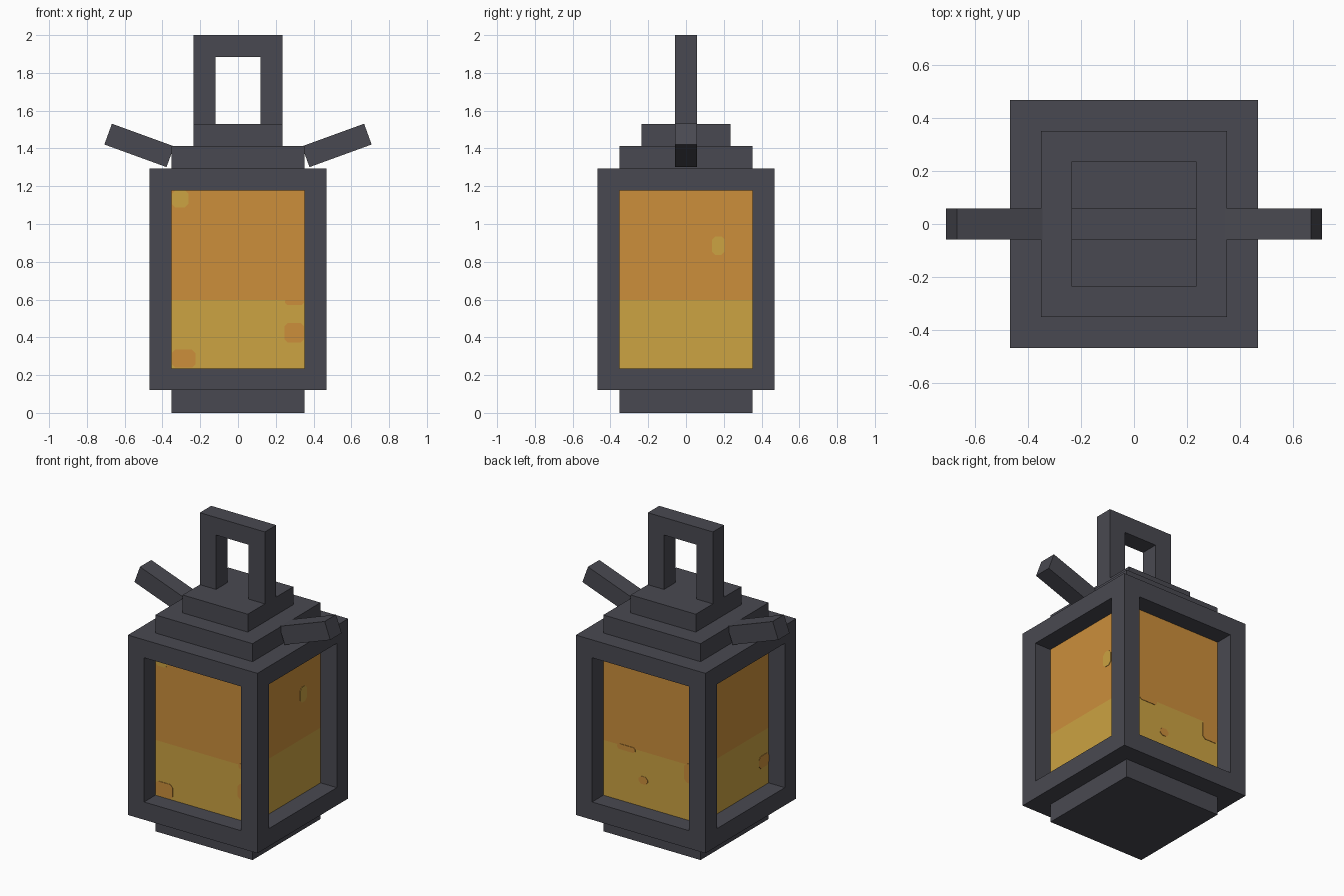
import bpy
import bmesh
import math
from mathutils import Matrix, Vector

cube = bpy.data.objects.get("Cube")
if cube:
    bpy.data.objects.remove(cube, do_unlink=True)


def material(name, rgb):
    """Flat material from sRGB bytes, stored as linear values."""
    lin = [((c / 255 + 0.055) / 1.055) ** 2.4 for c in rgb] + [1.0]
    m = bpy.data.materials.new(name)
    m.diffuse_color = lin
    m.use_nodes = True
    bsdf = m.node_tree.nodes["Principled BSDF"]
    bsdf.inputs["Base Color"].default_value = lin
    bsdf.inputs["Roughness"].default_value = 0.9
    return m


IRON = material("dark iron", (73, 73, 81))
ORANGE = material("orange glow", (204, 143, 59))
YELLOW = material("yellow glow", (204, 163, 66))


def finish(name, bm, mat):
    bmesh.ops.recalc_face_normals(bm, faces=bm.faces)
    mesh = bpy.data.meshes.new(name)
    bm.to_mesh(mesh)
    bm.free()
    mesh.materials.append(mat)
    obj = bpy.data.objects.new(name, mesh)
    bpy.context.collection.objects.link(obj)
    return obj


def box(name, centre, size, mat, tilt=0.0):
    """Box of a given size, tilted about the y axis."""
    bm = bmesh.new()
    bmesh.ops.create_cube(bm, size=1, matrix=Matrix.Diagonal((*size, 1)))
    obj = finish(name, bm, mat)
    obj.location = centre
    obj.rotation_euler.y = tilt
    return obj


def slab(name, half, z0, z1, mat):
    return box(name, (0, 0, (z0 + z1) / 2), (2 * half, 2 * half, z1 - z0), mat)


BAR = 0.117           # thickness of every iron bar
OUT, PANE = 0.468, 0.351

# Stepped iron body
slab("base", PANE, 0.0, 0.12, IRON)
slab("frame_bottom", OUT, 0.12, 0.236, IRON)
slab("frame_top", OUT, 1.178, 1.295, IRON)
slab("roof", PANE, 1.295, 1.413, IRON)
slab("cap", 0.235, 1.413, 1.53, IRON)

# Corner posts
mid = (OUT + PANE) / 2
for side, sx in (("right", -1), ("left", 1)):
    for end, sy in (("front", -1), ("back", 1)):
        box(f"post_{end}_{side}", (sx * mid, sy * mid, 0.707), (BAR, BAR, 0.942), IRON)

# Handle: a flat arch extruded through y
bm = bmesh.new()
arch = [(-0.235, 1.53), (-0.118, 1.53), (-0.118, 1.885), (0.118, 1.885),
        (0.118, 1.53), (0.235, 1.53), (0.235, 2.0), (-0.235, 2.0)]
face = bm.faces.new([bm.verts.new((x, -BAR / 2, z)) for x, z in arch])
ext = bmesh.ops.extrude_face_region(bm, geom=[face])
bmesh.ops.translate(bm, vec=(0, BAR, 0),
                    verts=[v for v in ext["geom"] if isinstance(v, bmesh.types.BMVert)])
finish("handle", bm, IRON)

# Slanted side arms
for side, s in (("right", -1), ("left", 1)):
    box(f"arm_{side}", (s * 0.523, 0, 1.416), (0.35, BAR, BAR), IRON, -s * math.radians(20))

# Glowing core, yellow below and orange above
slab("glow_lower", PANE, 0.236, 0.597, YELLOW)
slab("glow_upper", PANE, 0.597, 1.178, ORANGE)


def patch(name, turn, u0, u1, z0, z1, mat):
    """Thin plate with cut corners on a pane; turn counts quarter turns from the front."""
    c = 0.018
    c = min(c, (u1 - u0) / 3, (z1 - z0) / 3)
    pts = [(u0 + c, z0), (u1 - c, z0), (u1, z0 + c), (u1, z1 - c),
           (u1 - c, z1), (u0 + c, z1), (u0, z1 - c), (u0, z0 + c)]
    rot = Matrix.Rotation(turn * math.pi / 2, 3, "Z")
    bm = bmesh.new()
    f = bm.faces.new([bm.verts.new(rot @ Vector((u, -PANE + 0.001, z))) for u, z in pts])
    ext = bmesh.ops.extrude_face_region(bm, geom=[f])
    bmesh.ops.translate(bm, vec=rot @ Vector((0, -0.004, 0)),
                        verts=[v for v in ext["geom"] if isinstance(v, bmesh.types.BMVert)])
    finish(name, bm, mat)


# Painted glow spots: front, left (+x), back, right (-x)
patch("front_spot_top", 0, -0.35, -0.262, 1.088, 1.177, YELLOW)
patch("front_spot_low", 0, -0.35, -0.225, 0.24, 0.335, ORANGE)
patch("front_spot_side", 0, 0.245, 0.35, 0.372, 0.475, ORANGE)
patch("front_level_dip", 0, 0.25, 0.35, 0.572, 0.605, ORANGE)
patch("left_spot", 1, 0.138, 0.205, 0.835, 0.935, YELLOW)
patch("back_spot", 2, -0.095, -0.03, 0.385, 0.435, ORANGE)
patch("back_level_dip", 2, -0.25, -0.12, 0.57, 0.605, ORANGE)
patch("back_level_side", 2, 0.235, 0.35, 0.48, 0.605, ORANGE)
patch("right_spot", 3, 0.25, 0.35, 0.36, 0.44, ORANGE)
